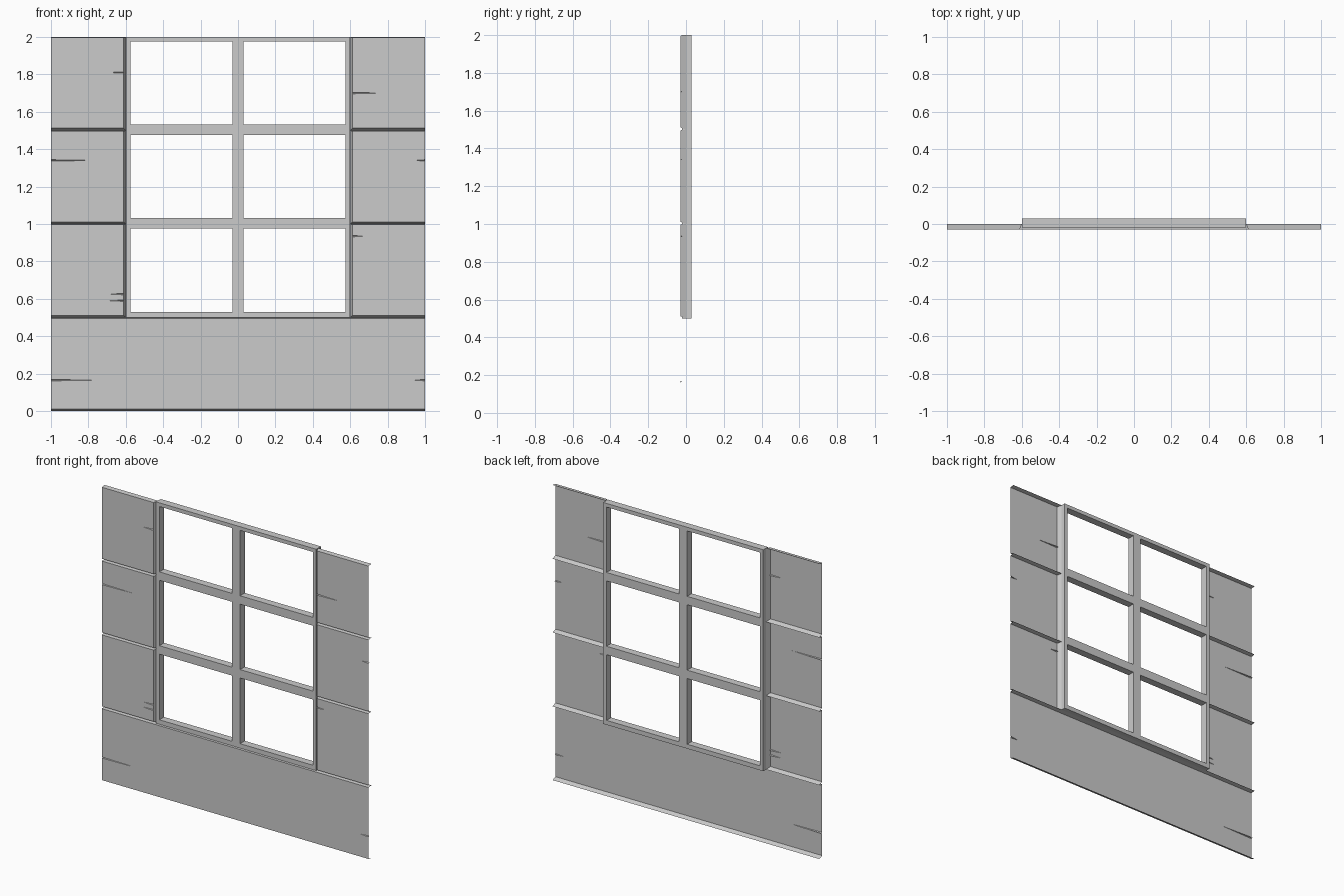
import bpy, bmesh

if "Cube" in bpy.data.objects:
    bpy.data.objects.remove(bpy.data.objects["Cube"])

FRONT, BACK = -0.03, 0.0      # plank sheet: face plane and flange depth
LIP, SIDE, TOP = 0.012, 0.012, 0.004   # bevel sizes at bottom, window side, top
TILT = 0.004                  # half height of a split at its mouth


def finish(bm, name):
    me = bpy.data.meshes.new(name)
    bm.to_mesh(me)
    bm.free()
    ob = bpy.data.objects.new(name, me)
    bpy.context.collection.objects.link(ob)
    return ob


def plank(name, xa, xb, z0, bevel_a=0, bevel_b=0, cracks=()):
    """Open-ended board shell; cracks are (end, z, length), end 0 = left, 1 = right."""
    bm = bmesh.new()

    def v(x, y, z):
        return bm.verts.new((x, y, z))

    fa, fb = xa + bevel_a, xb - bevel_b
    zb, zt = z0 + LIP, z0 + 0.5
    bl, br, tr, tl = [v(x, FRONT, z) for x, z in
                      ((fa, zb), (fb, zb), (fb, zt - TOP), (fa, zt - TOP))]
    kbl, kbr, ktr, ktl = [v(x, BACK, z) for x, z in ((xa, z0), (xb, z0), (xb, zt), (xa, zt))]

    # splits running in from the board ends
    def notches(end):
        pts = []
        x, s = (fb, -1) if end else (fa, 1)
        d = TILT if end else -TILT
        for _, z, length in sorted((c for c in cracks if c[0] == end),
                                   key=lambda c: c[1], reverse=not end):
            p, q = v(x, FRONT, z - d), v(x, FRONT, z + d)
            tip, deep = v(x + s * length, FRONT, z), v(x, FRONT + 0.01, z)
            for tri in ((p, deep, tip), (deep, q, tip)):
                bm.faces.new(tri)
            pts += [p, tip, q]
        return pts

    right, left = notches(1), notches(0)
    bm.faces.new([bl, br] + right + [tr, tl] + left)
    bm.faces.new((kbl, kbr, br, bl))
    bm.faces.new((tl, tr, ktr, ktl))
    # bevelled edges beside the window
    if bevel_a:
        bm.faces.new((kbl, bl, tl, ktl))
    if bevel_b:
        bm.faces.new((br, kbr, ktr, tr))
    finish(bm, name)


# wall planks
plank("bottom_plank", -1, 1, 0, cracks=[(0, 0.165, 0.24), (1, 0.165, 0.06)])
left_cracks = [[(1, 0.59, 0.08), (1, 0.625, 0.08)], [(0, 1.34, 0.23)], [(1, 1.81, 0.08)]]
right_cracks = [[(0, 0.935, 0.06)], [(1, 1.34, 0.055)], [(0, 1.7, 0.16)]]
for i in range(3):
    z = 0.5 * (i + 1)
    plank(f"left_plank_{i + 1}", -1, -0.6, z, bevel_b=SIDE, cracks=left_cracks[i])
    plank(f"right_plank_{i + 1}", 0.6, 1, z, bevel_a=SIDE, cracks=right_cracks[i])

# window frame: a lattice of cells with the openings left out, extruded back
xs = [-0.6, -0.575, -0.03, 0.03, 0.575, 0.6]
zs = [0.5, 0.53, 0.975, 1.032, 1.475, 1.532, 1.975, 2.0]
bm = bmesh.new()
grid = [[bm.verts.new((x, -0.02, z)) for z in zs] for x in xs]
for i in range(len(xs) - 1):
    for j in range(len(zs) - 1):
        if i % 2 == 0 or j % 2 == 0:
            bm.faces.new((grid[i][j], grid[i + 1][j], grid[i + 1][j + 1], grid[i][j + 1]))
ext = bmesh.ops.extrude_face_region(bm, geom=bm.faces[:], use_keep_orig=True)
bmesh.ops.translate(bm, vec=(0, 0.05, 0),
                    verts=[e for e in ext["geom"] if isinstance(e, bmesh.types.BMVert)])
loose = [vert for vert in bm.verts if not vert.link_faces]
bmesh.ops.delete(bm, geom=loose, context='VERTS')
bmesh.ops.recalc_face_normals(bm, faces=bm.faces[:])
finish(bm, "window_frame")
